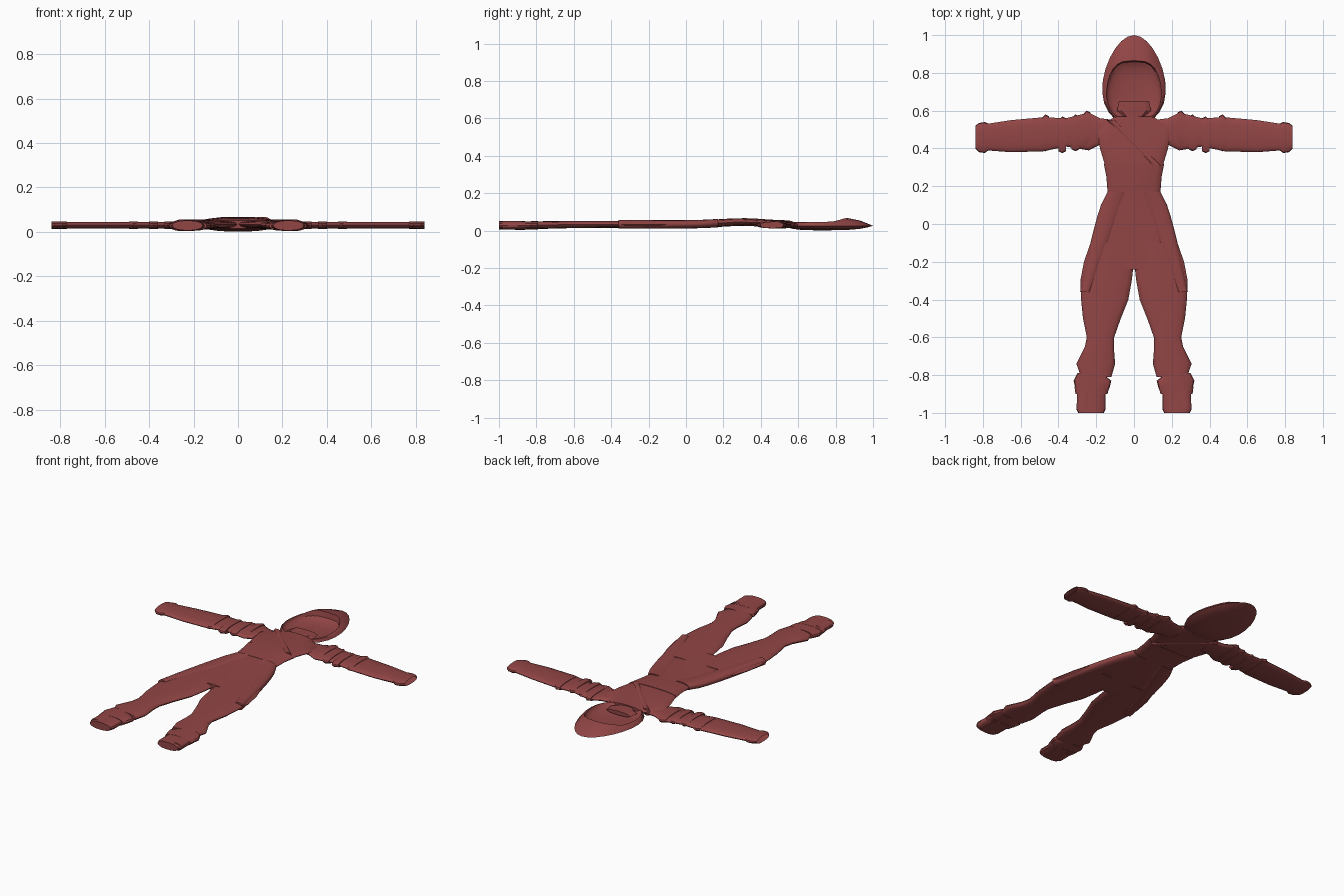
import bpy, bmesh, math

default_cube = bpy.data.objects.get("Cube")
if default_cube:
    bpy.data.objects.remove(default_cube, do_unlink=True)

cloth = bpy.data.materials.new("dark_red_cloth")
cloth.use_nodes = True
dark_red = (0.29, 0.06, 0.06, 1)
cloth.diffuse_color = dark_red
cloth.node_tree.nodes["Principled BSDF"].inputs["Base Color"].default_value = dark_red


def build(name, rings, caps=True, mirror=False, angle=40):
    """Skin a list of closed rings, optionally mirrored across x."""
    bm = bmesh.new()
    loops = [[bm.verts.new(point) for point in ring] for ring in rings]
    for first, second in zip(loops, loops[1:]):
        for i in range(len(first)):
            bm.faces.new((first[i - 1], first[i], second[i], second[i - 1]))
    if caps:
        bm.faces.new(loops[0])
        bm.faces.new(loops[-1])
    bmesh.ops.recalc_face_normals(bm, faces=bm.faces)
    mesh = bpy.data.meshes.new(name)
    bm.to_mesh(mesh)
    bm.free()
    mesh.materials.append(cloth)
    part = bpy.data.objects.new(name, mesh)
    bpy.context.collection.objects.link(part)
    if mirror:
        part.modifiers.new("mirror", "MIRROR")
    bpy.ops.object.select_all(action="DESELECT")
    part.select_set(True)
    bpy.context.view_layer.objects.active = part
    bpy.ops.object.shade_smooth_by_angle(angle=math.radians(angle))


def bump(value, centre, width):
    return math.exp(-((value - centre) / width) ** 2)


def body_depth(y):
    """Underside and top of the flattened figure: full chest, low feet."""
    chest, feet = bump(y, .3, .16), bump(y, -.9, .2)
    underside = .014 + .012 * chest - .008 * feet
    top = .053 + .013 * chest - .004 * feet
    return underside, top


def sleeve_depth(x):
    return .015, .045


def rounded(value, power):
    return math.copysign(abs(value) ** power, value)


def section(low, high, bottom, top, sides):
    """Rounded flat cross-section as pairs of across and up."""
    for i in range(sides):
        turn = math.tau * i / sides
        across = (low + high + (high - low) * rounded(math.cos(turn), .85)) / 2
        up = (bottom + top + (top - bottom) * rounded(math.sin(turn), .85)) / 2
        yield across, up


def body_part(name, stations, pad=0, sides=18, **options):
    """Loft along y from stations of position, low x and high x."""
    rings = []
    for y, low, high in stations:
        bottom, top = body_depth(y)
        rings.append([(x, y, z) for x, z in
                      section(low, high, bottom - pad, top + pad, sides)])
    build(name, rings, **options)


def sleeve_part(name, stations, pad=0, sides=18, **options):
    """Loft along x from stations of position, low y and high y."""
    rings = []
    for x, low, high in stations:
        bottom, top = sleeve_depth(x)
        rings.append([(x, y, z) for y, z in
                      section(low, high, bottom - pad, top + pad, sides)])
    build(name, rings, mirror=True, **options)


def symmetric(profile):
    return [(y, -half, half) for y, half in profile]


# Torso and hips
body_part("tunic_body", symmetric([
    (.57, .1), (.5, .2), (.4, .18), (.3, .15), (.17, .14),
    (0, .2), (-.15, .24), (-.24, .08)]), pad=-.001)

# Waist sash
body_part("waist_sash", symmetric([(.32, .16), (.25, .146), (.17, .14)]), pad=.001)

# Collar edge crossing the chest and tails hanging over the thighs
steps = [i / 8 for i in range(9)]
lapel, tail = [], []
for t in steps:
    middle = .24 * t - .12
    lapel.append((.55 - .24 * t, middle - .025, middle + .025))
    tail.append((.17 - .53 * t, .03 + .2 * t, .14 + .145 * t ** .7))
body_part("chest_lapel", lapel, pad=.001)
body_part("skirt_tail", tail, pad=.003, mirror=True)

# Trouser legs
body_part("trouser_leg", [
    (-.1, 0, .23), (-.2, 0, .265), (-.3, .012, .284), (-.4, .03, .28),
    (-.5, .07, .27), (-.6, .105, .25), (-.65, .107, .26), (-.74, .1, .305),
    (-.81, .12, .28)], mirror=True)

# Boots with a flared collar, strap and toe plate
body_part("boot", [
    (-.79, .17, .3), (-.83, .12, .32), (-.87, .13, .31),
    (-.9, .15, .3), (-.98, .15, .305), (-1, .16, .295)],
    pad=.001, mirror=True, angle=25)
body_part("boot_strap", [(-.86, .13, .315), (-.9, .14, .31)],
          pad=.002, mirror=True)
body_part("boot_toe", [(-.88, .21, .303), (-.98, .23, .303)],
          pad=.002, mirror=True, angle=25)

# Sleeves, open at both ends
sleeve_part("sleeve", [
    (.1, .43, .55), (.18, .42, .56), (.24, .39, .59), (.36, .41, .56),
    (.48, .385, .565), (.65, .38, .55), (.78, .39, .53)], caps=False)

# Ridged wraps around the upper arm and elbow
wraps = {"shoulder_wrap": (.25, .6), "upper_arm_wrap": (.31, .58),
         "arm_fold": (.38, .57), "elbow_wrap": (.47, .58)}
for name, (x, high) in wraps.items():
    low = high - .195
    sleeve_part(name, [(x - .02, low + .01, high - .01), (x, low, high),
                       (x + .02, low + .01, high - .02)], pad=.003, angle=25)

# Flared cuffs
sleeve_part("sleeve_cuff", [(.77, .39, .53), (.79, .376, .54),
                            (.82, .38, .535), (.84, .4, .52)],
            pad=.002, caps=False, angle=25)

# Hood: a hollow bowl with a raised brim around the face opening
outline, opening = [], []
for i in range(24):
    turn = math.tau * i / 24
    side, along = math.sin(turn), math.cos(turn)
    outline.append((side * (.165 - .035 * along), .76 + .24 * along))
    opening.append((rounded(side, .6) * (.145 - .01 * along), .71 + .155 * along))


def shrink(points, scale, z):
    return [(x * scale, .72 + (y - .72) * scale, z) for x, y in points]


brim = [(x, y, .047 + .02 * bump(y, .86, .05)) for x, y in opening]
slope = [((x + u) / 2, (y + v) / 2, z / 2 + .02)
         for (x, y), (u, v, z) in zip(outline, brim)]
sizes = (.2, .5, .75, .9, 1)
back = [shrink(outline, k, .002 + .024 * k ** 4) for k in sizes]
lining = [shrink(opening, k * .96, .012 + .022 * k ** 4) for k in reversed(sizes)]
build("hood", back + [slope, brim] + lining)

# Faceted wrap over the lower face
body_part("face_wrap", symmetric([(.56, .04), (.6, .09), (.65, .08)]),
          pad=-.007, sides=8, angle=15)
